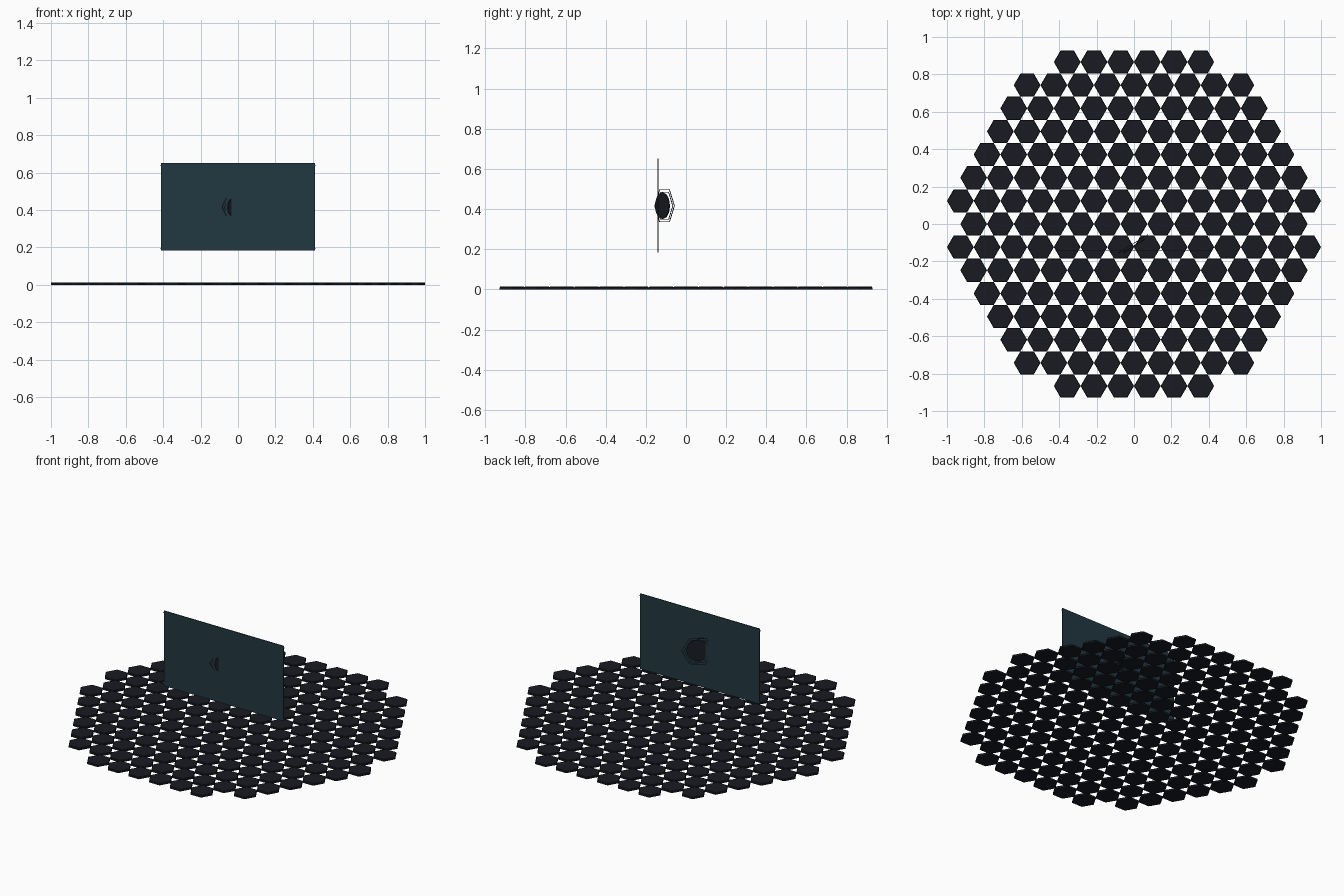
import bpy, bmesh
from math import sin, cos, pi, radians, hypot, sqrt
from mathutils import Matrix

if "Cube" in bpy.data.objects:
    bpy.data.objects.remove(bpy.data.objects["Cube"])


def material(name, rgb):
    m = bpy.data.materials.new(name)
    m.diffuse_color = (*rgb, 1)
    m.use_nodes = True
    m.node_tree.nodes["Principled BSDF"].inputs["Base Color"].default_value = m.diffuse_color
    return m


def finish(name, bm, mat, matrix=None):
    bmesh.ops.recalc_face_normals(bm, faces=bm.faces)
    me = bpy.data.meshes.new(name)
    bm.to_mesh(me)
    bm.free()
    me.materials.append(mat)
    ob = bpy.data.objects.new(name, me)
    bpy.context.collection.objects.link(ob)
    if matrix:
        ob.matrix_world = matrix
    return ob


def loop(bm, n, r, z, cx=0, cy=0):
    return [bm.verts.new((cx + r * cos(2 * pi * i / n), cy + r * sin(2 * pi * i / n), z)) for i in range(n)]


def bridge(bm, a, b):
    n = len(a)
    for i in range(n):
        bm.faces.new((a[i], a[(i + 1) % n], b[(i + 1) % n], b[i]))


def prism(bm, n, layers, cx=0, cy=0):
    loops = [loop(bm, n, r, z, cx, cy) for r, z in layers]
    for a, b in zip(loops, loops[1:]):
        bridge(bm, a, b)
    bm.faces.new(loops[0][::-1])
    bm.faces.new(loops[-1])


def box(name, size, loc, mat):
    bm = bmesh.new()
    bmesh.ops.create_cube(bm, size=1, matrix=Matrix.Diagonal((*size, 1)))
    return finish(name, bm, mat, Matrix.Translation(loc))


tile_mat = material("dark_tile", (0.009, 0.011, 0.016))
panel_mat = material("teal_panel", (0.016, 0.040, 0.052))
disc_mat = material("dark_disc", (0.010, 0.011, 0.015))
cyan_mat = material("cyan_line", (0.015, 0.06, 0.08))
violet_mat = material("violet_line", (0.04, 0.025, 0.08))

# Floor: hexagonal tiles kept inside a circle
S = 1 / 7
bm = bmesh.new()
for row in range(-7, 8):
    for col in range(-8, 9):
        x = (col + 0.5 * (row % 2)) * S
        y = row * S * sqrt(3) / 2
        if hypot(x, y) < 0.965:
            prism(bm, 6, [(S / 2, 0), (S / 2, 0.010), (S / 2 - 0.003, 0.013)], x, y)
finish("floor_tiles", bm, tile_mat)

# Upright screen with small corner stubs
PY, PZ = -0.14, 0.4175
box("screen_panel", (0.826, 0.004, 0.47), (0, PY, PZ), panel_mat)
for sx in (-1, 1):
    for sz in (-1, 1):
        box("corner_stub", (0.014, 0.005, 0.004), (sx * 0.410, PY, PZ + sz * 0.222), cyan_mat)

# Turned disc that pierces the screen, with two hexagonal outlines behind it
turn = Matrix.Rotation(radians(32), 4, 'Z') @ Matrix.Rotation(radians(-90), 4, 'X')
place = Matrix.Translation((0, -0.117, 0.416)) @ turn
bm = bmesh.new()
prism(bm, 12, [(0.066, -0.003), (0.066, 0.003)])
finish("round_disc", bm, disc_mat, place)

for name, r, mat in (("outer_hex_ring", 0.094, violet_mat), ("inner_hex_ring", 0.079, cyan_mat)):
    bm = bmesh.new()
    rings = [loop(bm, 6, rr, z) for rr, z in
             ((r, 0.0105), (r, 0.0135), (r - 0.003, 0.0135), (r - 0.003, 0.0105))]
    for i in range(4):
        bridge(bm, rings[i], rings[(i + 1) % 4])
    finish(name, bm, mat, place)
